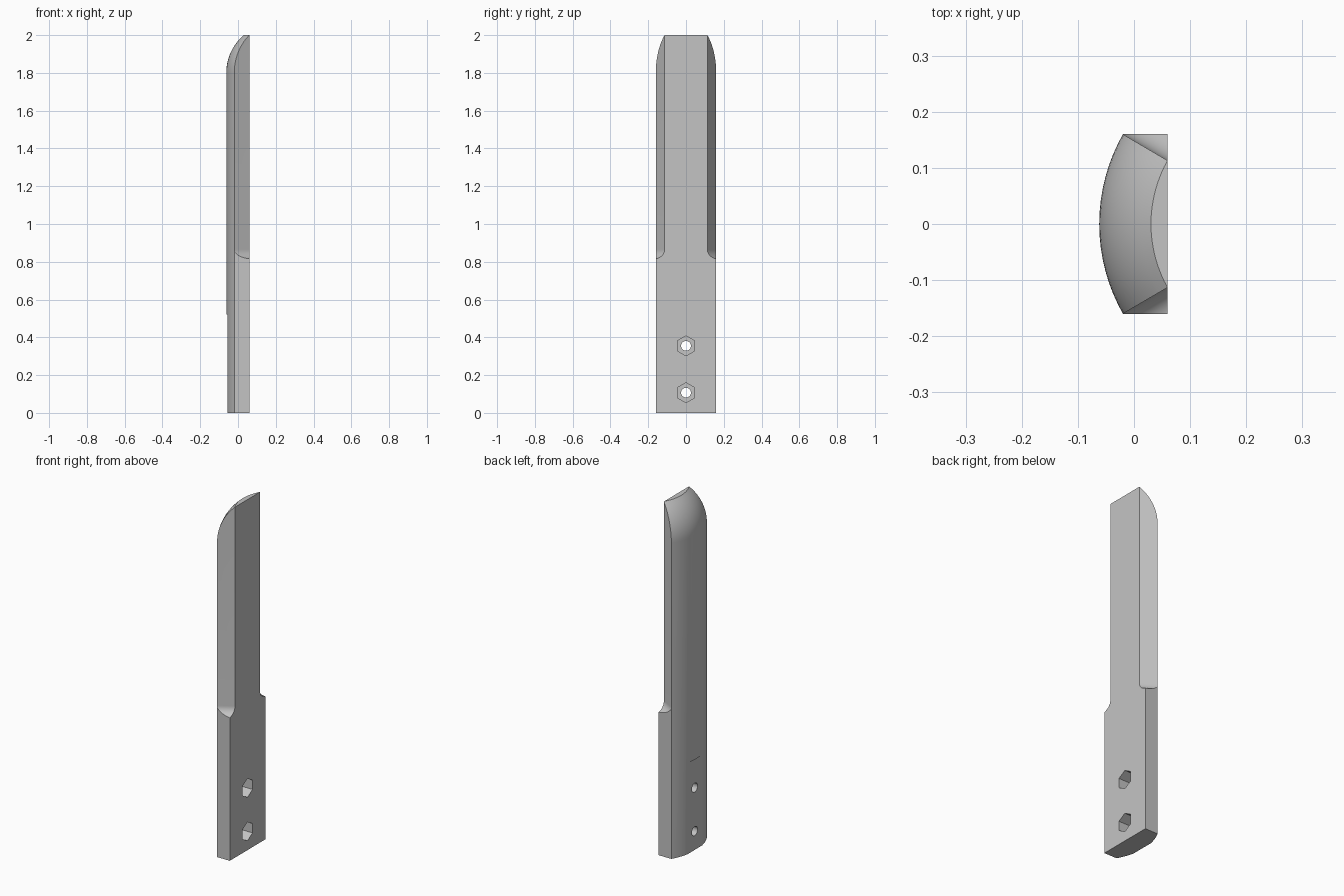
import bpy, bmesh, math
from mathutils import Matrix, Vector

cube = bpy.data.objects.get("Cube")
if cube:
    bpy.data.objects.remove(cube, do_unlink=True)

grey = bpy.data.materials.new("plain grey")
grey.use_nodes = True
grey.diffuse_color = (0.55, 0.55, 0.55, 1)
grey.node_tree.nodes["Principled BSDF"].inputs["Base Color"].default_value = (0.55, 0.55, 0.55, 1)


def finish(bm, name):
    bmesh.ops.recalc_face_normals(bm, faces=bm.faces)
    mesh = bpy.data.meshes.new(name)
    bm.to_mesh(mesh)
    bm.free()
    mesh.materials.append(grey)
    ob = bpy.data.objects.new(name, mesh)
    bpy.context.collection.objects.link(ob)
    return ob


def box(name, lo, hi):
    bm = bmesh.new()
    lo, hi = Vector(lo), Vector(hi)
    size = hi - lo
    bmesh.ops.create_cube(bm, size=1, matrix=Matrix.Translation((lo + hi) / 2) @ Matrix.Diagonal((*size, 1)))
    return finish(bm, name)


def rod(name, sides, radius, x0, x1, z):
    """Prism along x with a corner pointing to +y."""
    bm = bmesh.new()
    place = (Matrix.Translation(((x0 + x1) / 2, 0, z)) @ Matrix.Rotation(math.pi / 2, 4, 'Y')
             @ Matrix.Rotation(math.pi / 2, 4, 'Z'))
    bmesh.ops.create_cone(bm, cap_ends=True, segments=sides, radius1=radius, radius2=radius,
                          depth=x1 - x0, matrix=place)
    return finish(bm, name)


def cut(target, tool, operation='DIFFERENCE'):
    tool.hide_render = True
    mod = target.modifiers.new(tool.name, 'BOOLEAN')
    mod.operation, mod.object, mod.solver = operation, tool, 'EXACT'
    bpy.context.view_layer.objects.active = target
    bpy.ops.object.modifier_apply(modifier=mod.name)
    bpy.data.objects.remove(tool, do_unlink=True)


# Rounded back and tip: a turned column with an arched shoulder
AXIS, RADIUS, SHOULDER, ARC = 0.262, 0.324, 1.8, 0.263
profile = [(0, 0), (RADIUS, 0)]
for i in range(13):
    z = 0.2 * i / 12
    profile.append((RADIUS - ARC + math.sqrt(ARC ** 2 - z ** 2), SHOULDER + z))
profile.append((0, 2))
bm = bmesh.new()
verts = [bm.verts.new((AXIS - r, 0, z)) for r, z in profile]
edges = [bm.edges.new(pair) for pair in zip(verts, verts[1:])]
bmesh.ops.spin(bm, geom=verts + edges, cent=(AXIS, 0, 0), axis=(0, 0, 1),
               angle=2 * math.pi, steps=96, use_duplicate=False)
bmesh.ops.remove_doubles(bm, verts=bm.verts, dist=1e-5)
handle = finish(bm, "handle_slat")

# Flat front face and straight sides
cut(handle, box("slab", (-0.2, -0.16, -0.1), (0.06, 0.16, 2.1)), 'INTERSECT')

# Shallow flat on the lower back
cut(handle, box("back_flat", (-0.2, -0.3, -0.1), (-0.055, 0.3, 0.52)))

# Long side bevels that run out in a concave fillet
FLOOR, FILLET = 0.815, 0.05
outline = [(0.2, FLOOR), (0.2, 2.2), (0, 2.2)]
for i in range(13):
    a = math.pi / 2 * i / 12
    outline.append((FILLET * (1 - math.cos(a)), FLOOR + FILLET * (1 - math.sin(a))))
for side in (1, -1):
    start = Vector((-0.02, side * 0.16, 0))
    along = (Vector((0.06, side * 0.113, 0)) - start).normalized()
    outward = Vector((-along.y * side, along.x * side, 0)) * side
    outward *= 1 if outward.y * side > 0 else -1
    bm = bmesh.new()
    face = bm.faces.new([bm.verts.new(start - along * 0.1 + outward * t + Vector((0, 0, z)))
                         for t, z in outline])
    new = bmesh.ops.extrude_face_region(bm, geom=[face])["geom"]
    bmesh.ops.translate(bm, vec=along * 0.35, verts=[v for v in new if isinstance(v, bmesh.types.BMVert)])
    cut(handle, finish(bm, "side_bevel"))

# Bolt holes with hexagonal nut pockets
for z in (0.107, 0.355):
    cut(handle, rod("bolt_hole", 24, 0.026, -0.2, 0.2, z))
    cut(handle, rod("nut_pocket", 6, 0.053, -0.01, 0.2, z))

bpy.ops.object.select_all(action='DESELECT')
handle.select_set(True)
bpy.context.view_layer.objects.active = handle
bpy.ops.object.shade_smooth_by_angle(angle=math.radians(25))
